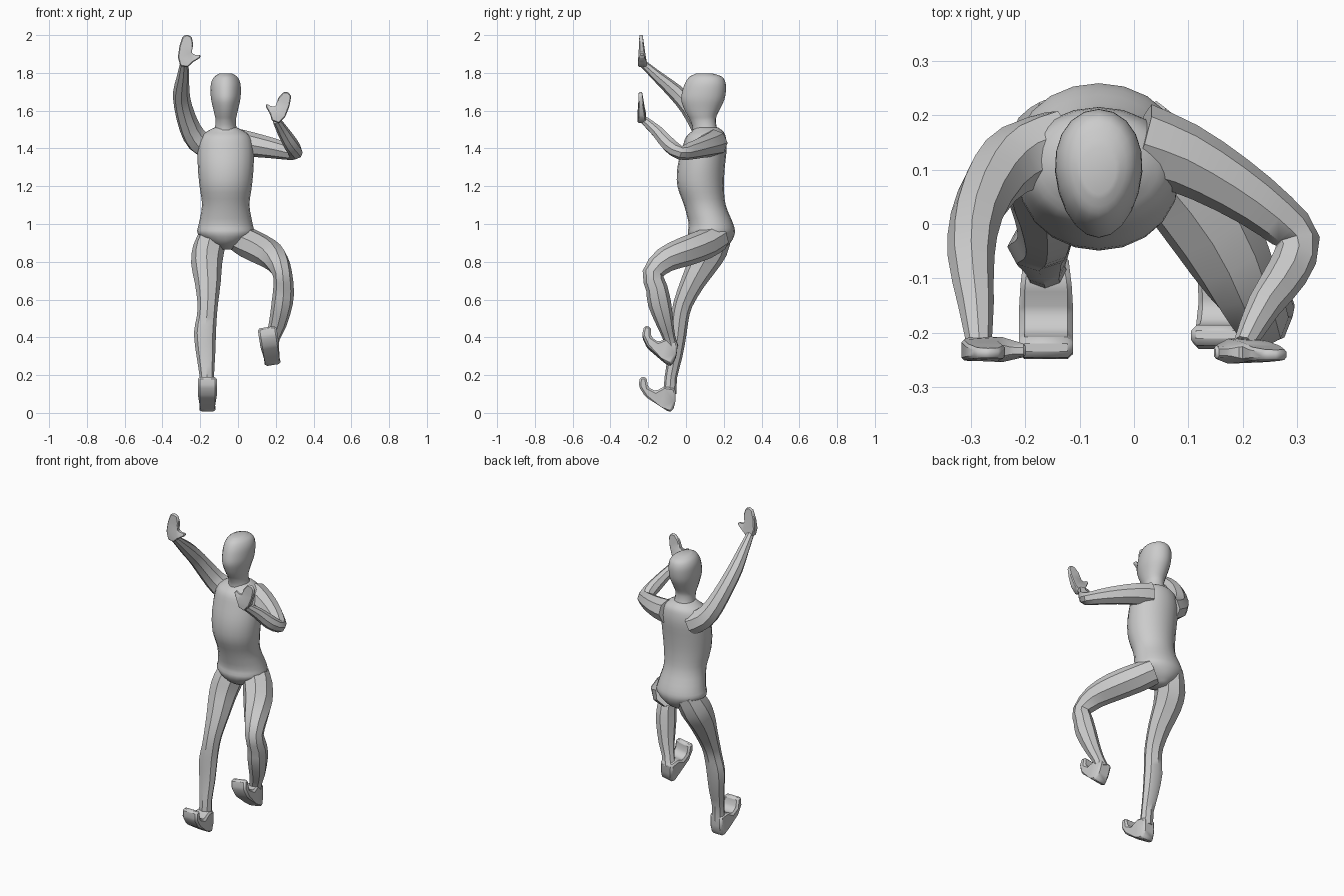
import bpy, bmesh
from math import sin, cos, pi, radians
from mathutils import Vector, Matrix

if "Cube" in bpy.data.objects:
    bpy.data.objects.remove(bpy.data.objects["Cube"])

X, Z = Vector((1, 0, 0)), Vector((0, 0, 1))


def finish(name, bm, angle):
    bmesh.ops.recalc_face_normals(bm, faces=bm.faces[:])
    me = bpy.data.meshes.new(name)
    bm.to_mesh(me)
    bm.free()
    ob = bpy.data.objects.new(name, me)
    bpy.context.collection.objects.link(ob)
    bpy.ops.object.select_all(action='DESELECT')
    ob.select_set(True)
    bpy.context.view_layer.objects.active = ob
    bpy.ops.object.shade_smooth_by_angle(angle=radians(angle))
    return ob


def spline(rows, steps):
    # Catmull-Rom through rows of numbers
    out = []
    for i in range(len(rows) - 1):
        a, b, c, d = (rows[max(0, min(len(rows) - 1, i + k))] for k in (-1, 0, 1, 2))
        for s in range(steps):
            t = s / steps
            out.append([q + .5 * t * (r - p + t * (2 * p - 5 * q + 4 * r - w + t * (3 * (q - r) + w - p)))
                        for p, q, r, w in zip(a, b, c, d)])
    return out + [list(rows[-1])]


def loft(name, rows, sides=8, ref=X, steps=2, level=False, egg=0, angle=38):
    # rows: centre x, y, z and two radii
    pts = spline(rows, steps)
    bm = bmesh.new()
    rings = []
    for i, p in enumerate(pts):
        c = Vector(p[:3])
        t = Z if level else (Vector(pts[min(i + 1, len(pts) - 1)][:3])
                             - Vector(pts[max(i - 1, 0)][:3])).normalized()
        u = (ref - t * ref.dot(t)).normalized()
        v = t.cross(u)
        grow = 1.0 + 1.6 / sides ** 2
        ring = []
        for k in range(sides):
            a = 2 * pi * k / sides
            ring.append(bm.verts.new(c + u * p[3] * grow * cos(a) * (1 + egg * sin(a))
                                     + v * p[4] * grow * sin(a)))
        rings.append(ring)
    for r, q in zip(rings, rings[1:]):
        for k in range(sides):
            n = (k + 1) % sides
            bm.faces.new((r[k], r[n], q[n], q[k]))
    bm.faces.new(rings[0])
    bm.faces.new(rings[-1])
    return finish(name, bm, angle)


def slab(name, outline, half, to3d, matrix, bevel):
    # outline extruded both ways by half(point), then softened
    bm = bmesh.new()
    a = [bm.verts.new(to3d(p, -half(p))) for p in outline]
    b = [bm.verts.new(to3d(p, half(p))) for p in outline]
    bm.faces.new(a)
    bm.faces.new(b)
    for k in range(len(a)):
        n = (k + 1) % len(a)
        bm.faces.new((a[k], a[n], b[n], b[k]))
    bmesh.ops.recalc_face_normals(bm, faces=bm.faces[:])
    bmesh.ops.bevel(bm, geom=bm.edges[:], offset=bevel, segments=1, affect='EDGES', clamp_overlap=True)
    bmesh.ops.transform(bm, matrix=matrix, verts=bm.verts[:])
    bmesh.ops.triangulate(bm, faces=[f for f in bm.faces if len(f.verts) > 4])
    return finish(name, bm, 35)


# torso: level rings from crotch to neck base (z, half width, front y, back y)
torso = [(.865, .03, .10, .19), (.90, .09, .04, .235), (.95, .148, .01, .258), (1.0, .142, .015, .25),
         (1.1, .125, -.01, .21), (1.2, .138, -.045, .2), (1.3, .147, -.045, .205), (1.4, .147, -.02, .215),
         (1.46, .132, 0, .21), (1.49, .1, .03, .197), (1.51, .06, .045, .17)]
# head and neck
head = [(1.48, .066, .035, .175), (1.515, .056, .034, .162), (1.55, .053, .022, .158), (1.575, .058, .008, .163),
        (1.61, .066, -.01, .18), (1.66, .077, -.025, .203), (1.71, .08, -.017, .211), (1.75, .076, -.002, .208),
        (1.78, .06, .02, .19), (1.797, .032, .055, .14)]
for name, rows, egg in (("torso", torso, 0), ("head_and_neck", head, .1)):
    loft(name, [(-.065, (f + b) / 2, z, w, (b - f) / 2) for z, w, f, b in rows],
         sides=20, steps=3, level=True, egg=egg, angle=50)

# straight leg
loft("right_leg", [(-.125, .165, .96, .07, .08), (-.155, .13, .87, .082, .09), (-.166, .09, .79, .08, .078),
                   (-.16, .035, .69, .067, .062), (-.16, -.015, .58, .053, .05), (-.166, -.033, .5, .052, .046),
                   (-.175, -.042, .42, .057, .044), (-.17, -.058, .3, .048, .038),
                   (-.165, -.08, .19, .037, .032), (-.163, -.085, .1, .04, .035)])
# raised leg
loft("left_leg", [(0, .17, .93, .075, .072), (.065, .1, .893, .083, .078), (.145, -.01, .852, .081, .076),
                  (.2, -.11, .81, .067, .066), (.235, -.175, .738, .05, .055), (.241, -.155, .66, .053, .056),
                  (.234, -.14, .58, .055, .06), (.21, -.11, .47, .046, .044),
                  (.185, -.09, .4, .037, .033), (.17, -.075, .345, .04, .035)])

# feet: side profile with curled toes, origin at the ankle
foot = [(.03, -.04), (.028, .03), (-.03, .04), (-.075, .015), (-.115, .035), (-.125, .09),
        (-.16, .09), (-.165, .04), (-.13, -.015), (-.045, -.07), (-.005, -.096), (.015, -.09)]
for name, pos, pitch, tilt in (("right_foot", (-.162, -.085, .1), 0, 0),
                               ("left_foot", (.17, -.075, .345), -8, -9)):
    m = Matrix.Translation(pos) @ Matrix.Rotation(radians(tilt), 4, 'Y') @ Matrix.Rotation(radians(pitch), 4, 'X')
    slab(name, foot, lambda p: .04 if p[0] > -.02 else .05,
         lambda p, w: Vector((w, p[0], p[1])), m, .012)

# arm reaching up
loft("right_arm", [(-.14, .14, 1.40, .07, .072), (-.21, .122, 1.44, .064, .064), (-.255, .085, 1.51, .055, .055),
                   (-.29, .015, 1.62, .047, .047), (-.3, -.06, 1.702, .042, .041),
                   (-.291, -.15, 1.78, .032, .029), (-.285, -.226, 1.848, .022, .02)])
# arm bent at the elbow
loft("left_arm", [(.01, .15, 1.43, .07, .072), (.09, .122, 1.418, .062, .064), (.18, .072, 1.402, .053, .054),
                  (.26, .015, 1.385, .044, .045), (.302, -.032, 1.378, .036, .04), (.282, -.09, 1.42, .04, .038),
                  (.24, -.15, 1.487, .033, .031), (.203, -.222, 1.55, .022, .02)], ref=Z)

# hands: flat mitten outline with thumb, origin at the wrist
hand = [(-.02, -.005), (-.04, .04), (-.041, .1), (-.032, .152), (-.01, .166), (.015, .157), (.03, .12),
        (.028, .073), (.05, .065), (.076, .07), (.079, .056), (.042, .025), (.02, -.005)]
for name, pos, side, tilt in (("right_hand", (-.285, -.23, 1.838), 1, 9),
                              ("left_hand", (.2, -.233, 1.545), -1, 20)):
    m = Matrix.Translation(pos) @ Matrix.Rotation(radians(tilt), 4, 'Y')
    slab(name, hand, lambda p: max(.009, .023 - .09 * max(p[1], 0)) - (.006 if p[0] > .045 else 0),
         lambda p, w: Vector((side * p[0], w - .05 * p[1], p[1])), m, .005)
